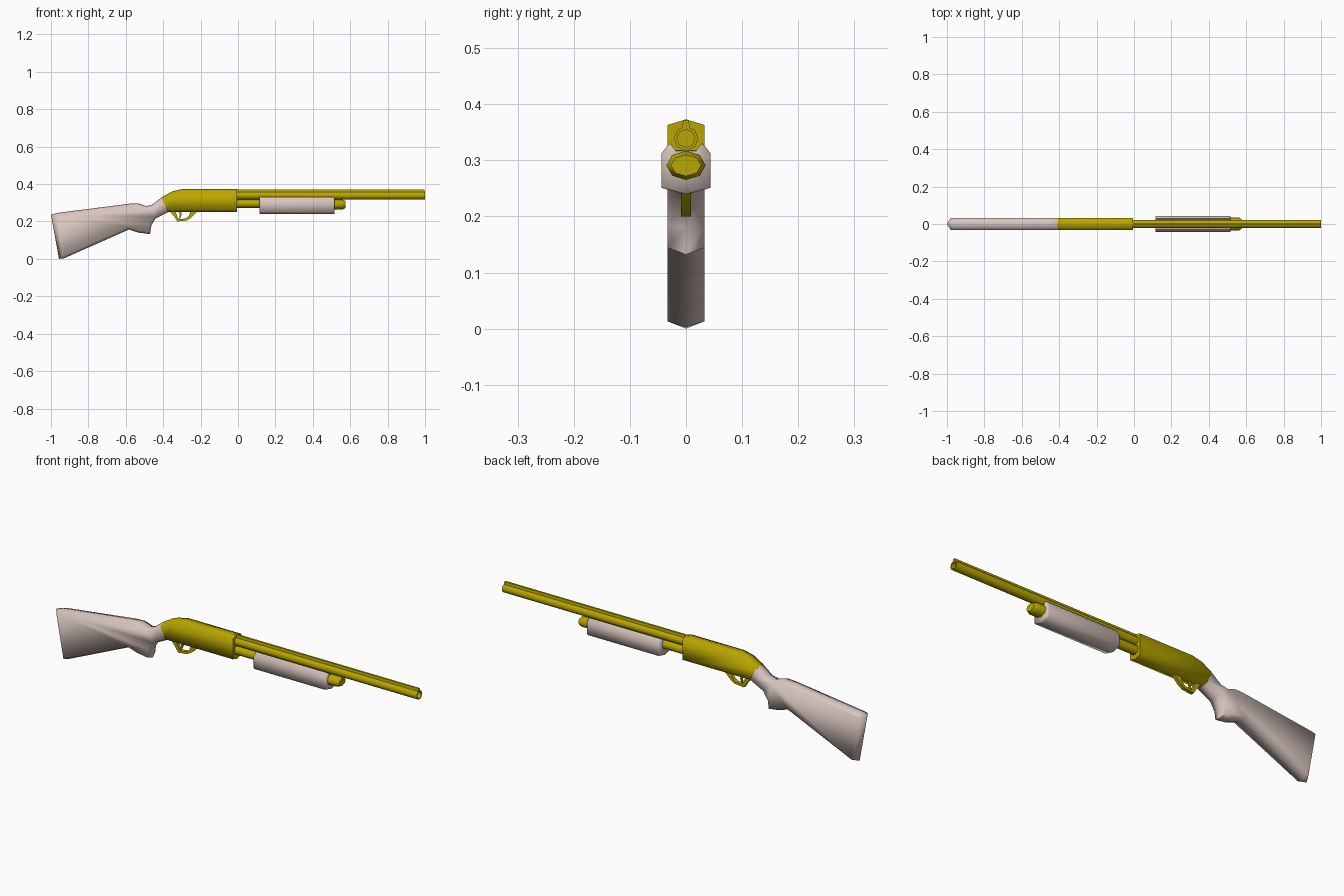
import bpy, bmesh, math
from mathutils import Vector

if "Cube" in bpy.data.objects:
    bpy.data.objects.remove(bpy.data.objects["Cube"])


def material(name, rgb):
    m = bpy.data.materials.new(name)
    m.diffuse_color = (*rgb, 1)
    m.use_nodes = True
    m.node_tree.nodes["Principled BSDF"].inputs["Base Color"].default_value = m.diffuse_color
    return m


OLIVE = material("olive yellow", (0.48, 0.38, 0.0))
PALE = material("pale wood", (0.69, 0.56, 0.52))


def loft(name, rings, mat, caps=True, smooth=40):
    """Join matching rings of points into a skin, optionally closing both ends."""
    bm = bmesh.new()
    vs = [[bm.verts.new(p) for p in ring] for ring in rings]
    n = len(vs[0])
    for a, b in zip(vs, vs[1:]):
        for i in range(n):
            j = (i + 1) % n
            bm.faces.new((a[i], a[j], b[j], b[i]))
    if caps:
        bm.faces.new(vs[0][::-1])
        bm.faces.new(vs[-1])
    bmesh.ops.recalc_face_normals(bm, faces=bm.faces[:])
    me = bpy.data.meshes.new(name)
    bm.to_mesh(me)
    bm.free()
    me.materials.append(mat)
    ob = bpy.data.objects.new(name, me)
    bpy.context.collection.objects.link(ob)
    bpy.context.view_layer.objects.active = ob
    ob.select_set(True)
    bpy.ops.object.shade_smooth_by_angle(angle=math.radians(smooth))
    ob.select_set(False)
    return ob


def inset(points):
    """Shift each edge of a counter-clockwise outline inwards by its own distance."""
    lines = []
    for a, b in zip(points, points[1:] + points[:1]):
        d = Vector((b[0] - a[0], b[1] - a[1])).normalized()
        lines.append((Vector(a[:2]) + Vector((-d.y, d.x)) * a[2], d))
    out = []
    for i in range(len(lines)):
        (p, d), (q, e) = lines[i - 1], lines[i]
        den = d.cross(e)
        t = (q - p).cross(e) / den if abs(den) > 1e-3 else (q - p).dot(d)
        out.append(p + d * t)
    return out


def ridged(name, points, half, mat):
    """Flat-sided slab whose outline swells to a ridge on the centre line."""
    small = inset(points)
    rings = [[(p[0], -half, p[1]) for p in small],
             [(p[0], 0, p[1]) for p in points],
             [(p[0], half, p[1]) for p in small]]
    return loft(name, rings, mat, smooth=80)


def tube(name, z, rings, mat, sides=8):
    """Octagonal lathe along x; each ring is x, y radius, z radius."""
    ang = [2 * math.pi * i / sides for i in range(sides)]
    return loft(name, [[(x, ry * math.cos(a), z + rz * math.sin(a)) for a in ang]
                       for x, ry, rz in rings], mat, smooth=60)


# Stock with pistol grip: x, z, inset of the edge that starts there
b = 0.011
ridged("stock", [
    (-0.957, 0.0, b), (-0.93, 0.003, b), (-0.583, 0.157, b), (-0.535, 0.141, b),
    (-0.47, 0.132, b), (-0.463, 0.18, b), (-0.44, 0.217, b), (-0.372, 0.251, 0),
    (-0.41, 0.328, b), (-0.46, 0.289, b), (-0.49, 0.283, b), (-0.535, 0.297, b),
    (-0.58, 0.295, b), (-0.965, 0.246, b), (-1.0, 0.236, 0.02)], 0.033, PALE)

# Receiver
c = 0.01
ridged("receiver", [
    (-0.372, 0.251, c), (-0.005, 0.251, 0), (-0.005, 0.373, c), (-0.30, 0.373, c),
    (-0.355, 0.36, c), (-0.41, 0.328, 0)], 0.033, OLIVE)

# Hollow barrel
tube("barrel", 0.339, [(-0.02, .022, .022), (1, .022, .022), (1, .016, .016),
                       (0.85, .016, .016)], OLIVE)

# Sighting rib along the barrel
rib = [(-0.007, 0.355), (0.007, 0.355), (0.005, 0.372), (-0.005, 0.372)]
loft("sight_rib", [[(x, y, z) for y, z in rib] for x in (-0.02, 0.998)], OLIVE)

# Magazine tube and its end cap
tube("magazine_tube", 0.295, [(-0.02, .022, .022), (0.52, .022, .022)], OLIVE)
tube("magazine_cap", 0.291, [(0.50, .035, .026), (0.56, .035, .026),
                             (0.575, .027, .019)], OLIVE)

# Sliding fore-end, a channel wrapped round the tube
half = [(0.044, 0.251), (0.044, 0.312), (0.029, 0.331), (0.019, 0.318)]
section = [(0, 0.239)] + half + [(-y, z) for y, z in reversed(half)]
loft("fore_end", [[(x, y * s, 0.292 + (z - 0.292) * s) for y, z in section]
                  for x, s in ((0.116, 0.95), (0.121, 1), (0.508, 1), (0.516, 0.95))],
     PALE, smooth=80)

# Trigger guard: a bent band, outer path paired with inner path
outer = [(-0.365, 0.255), (-0.338, 0.222), (-0.325, 0.2), (-0.275, 0.205),
         (-0.25, 0.22), (-0.215, 0.255)]
inner = [(-0.334, 0.255), (-0.325, 0.228), (-0.315, 0.212), (-0.279, 0.216),
         (-0.262, 0.23), (-0.254, 0.255)]
w = 0.009
loft("trigger_guard", [[(o[0], -w, o[1]), (o[0], w, o[1]), (i[0], w, i[1]), (i[0], -w, i[1])]
                       for o, i in zip(outer, inner)], OLIVE)

# Trigger
blade = [(-0.312, 0.258, 0.006), (-0.306, 0.237, 0.005), (-0.312, 0.217, 0.003)]
loft("trigger", [[(x - t, -.004, z), (x + t, -.004, z), (x + t, .004, z), (x - t, .004, z)]
                 for x, z, t in blade], OLIVE)
